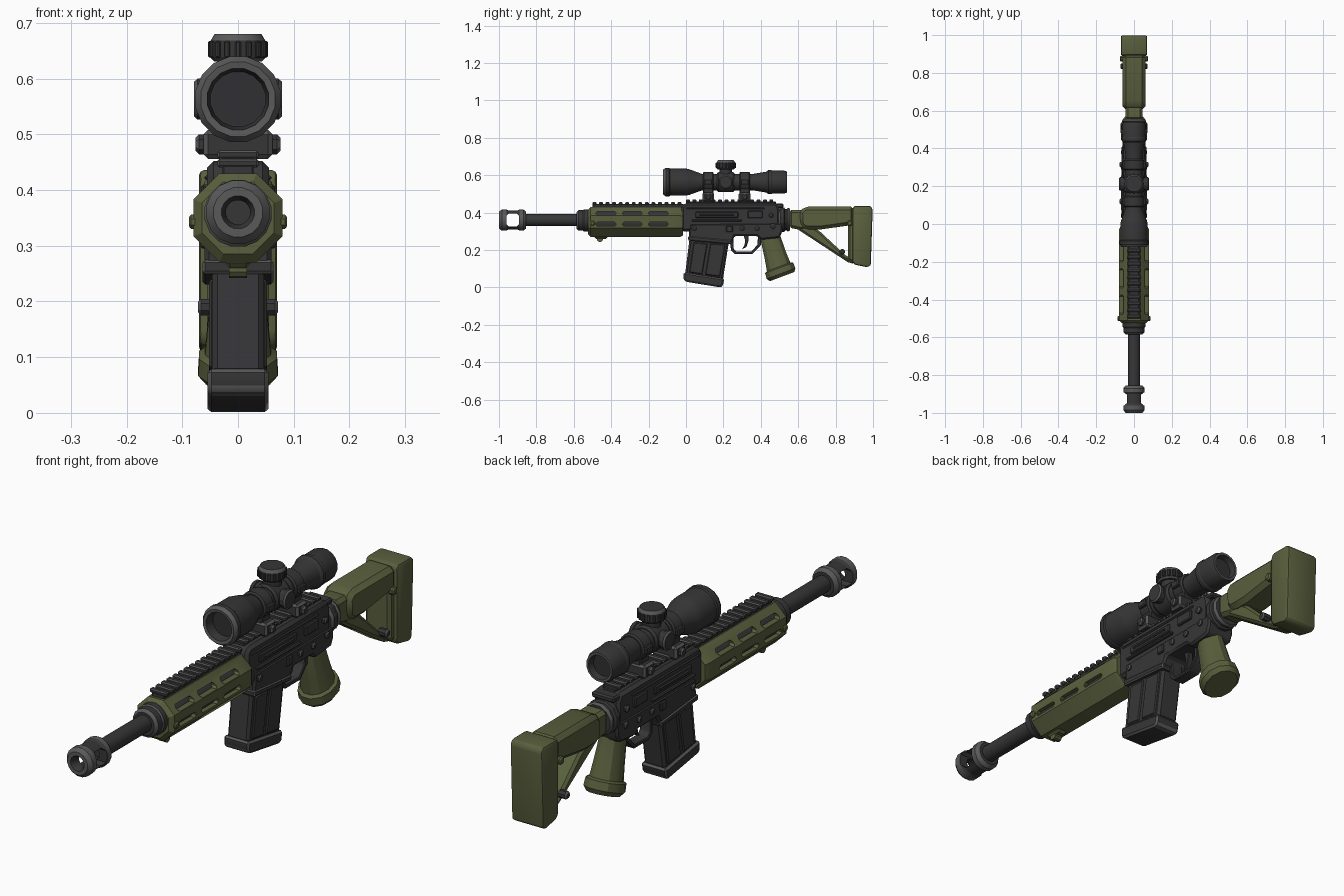
import bpy, bmesh, math
from mathutils import Matrix, Vector

if "Cube" in bpy.data.objects:
    bpy.data.objects.remove(bpy.data.objects["Cube"])

def material(name, rgb):
    m = bpy.data.materials.new(name)
    m.diffuse_color = (*rgb, 1)
    m.use_nodes = True
    m.node_tree.nodes["Principled BSDF"].inputs["Base Color"].default_value = m.diffuse_color
    return m

DARK = material("charcoal", (0.037, 0.037, 0.039))
GREY = material("worn_grey", (0.10, 0.10, 0.10))
GREEN = material("olive_green", (0.10, 0.115, 0.047))
LENS = material("lens_black", (0.03, 0.03, 0.032))

def finish(name, bm, mat, bevel=0, edge=None, segs=1):
    bmesh.ops.recalc_face_normals(bm, faces=bm.faces)
    if bevel:
        sharp = [e for e in bm.edges if e.calc_face_angle(0) > 0.45]
        bmesh.ops.bevel(bm, geom=sharp, offset=bevel, segments=segs, affect='EDGES',
                        profile=0.5, clamp_overlap=True, material=1 if edge else 0)
    me = bpy.data.meshes.new(name)
    bm.to_mesh(me)
    bm.free()
    me.materials.append(mat)
    me.materials.append(edge or GREY)
    ob = bpy.data.objects.new(name, me)
    bpy.context.collection.objects.link(ob)
    return ob

def prism(name, pts, x0, x1, mat, bevel=0, edge=None, segs=1):
    """Side profile in (y, z), extruded from x0 to x1."""
    bm = bmesh.new()
    f = bm.faces.new([bm.verts.new((x0, y, z)) for y, z in pts])
    r = bmesh.ops.extrude_face_region(bm, geom=[f])
    bmesh.ops.translate(bm, vec=(x1 - x0, 0, 0),
                        verts=[v for v in r['geom'] if isinstance(v, bmesh.types.BMVert)])
    return finish(name, bm, mat, bevel, edge, segs)

def box(name, x0, x1, y0, y1, z0, z1, mat, bevel=0, edge=None):
    return prism(name, [(y0, z0), (y1, z0), (y1, z1), (y0, z1)], x0, x1, mat, bevel, edge)

def loft(name, rings, mat, grey=()):
    """Skin a list of vertex rings; segments listed in grey get the worn colour."""
    bm = bmesh.new()
    vs = [[bm.verts.new(p) for p in r] for r in rings]
    n = len(vs[0])
    for k in range(len(vs) - 1):
        for i in range(n):
            j = (i + 1) % n
            f = bm.faces.new((vs[k][i], vs[k][j], vs[k + 1][j], vs[k + 1][i]))
            f.material_index = 1 if k in grey else 0
    bm.faces.new(vs[0])
    bm.faces.new(vs[-1])
    return finish(name, bm, mat)

def lathe(name, profile, origin, mat, axis='Y', sides=16, phase=0.5, grey=()):
    """Turned part: profile of (distance along axis, radius)."""
    rings = []
    for d, r in profile:
        ring = []
        for i in range(sides):
            a = (i + phase) * 2 * math.pi / sides
            c, s = r * math.cos(a), r * math.sin(a)
            p = {'X': (d, c, s), 'Y': (c, d, s), 'Z': (c, s, d)}[axis]
            ring.append(Vector(p) + Vector(origin))
        rings.append(ring)
    return loft(name, rings, mat, grey)

def cut(ob, cutters):
    for c in cutters:
        m = ob.modifiers.new("cut", 'BOOLEAN')
        m.operation, m.solver, m.object = 'DIFFERENCE', 'EXACT', c
        bpy.context.view_layer.objects.active = ob
        bpy.ops.object.modifier_apply(modifier=m.name)
        bpy.data.objects.remove(c)

# muzzle brake with side windows, barrel and collar
brake = lathe("muzzle_brake", [(-.87, .022), (-.985, .022), (-1, .03), (-1, .045), (-.985, .058),
              (-.96, .058), (-.95, .052), (-.90, .052), (-.89, .058), (-.87, .058), (-.855, .046)],
              (0, 0, .36), DARK, grey=(2, 3, 4, 8, 9))
cut(brake, [box("window_cutter", -.1, .1, -.96, -.893, .325, .395, DARK, .012)])
lathe("barrel", [(-.875, .033), (-.5, .033)], (0, 0, .36), DARK)
lathe("barrel_collar", [(-.585, .045), (-.575, .056), (-.55, .056), (-.545, .061), (-.51, .061)],
      (0, 0, .358), DARK, grey=(0, 2))

# slotted octagonal handguard over a dark core
guard = lathe("handguard", [(-.525, .07), (-.51, .0866), (-.03, .0866), (-.015, .078)],
              (0, 0, .35), GREEN, sides=8)
slots = []
for z in (.338, .396):
    for y0 in (-.48, -.34, -.20):
        slots.append(box("slot_cutter", -.2, .2, y0, y0 + .105, z - .011, z + .011, DARK, .008))
cut(guard, slots)
lathe("handguard_core", [(-.515, .066), (-.02, .066)], (0, 0, .35), DARK)
for s in (-1, 1):
    lathe("handguard_bolt", [(s * .07, .014), (s * .084, .014), (s * .088, .009)],
          (0, -.50, .343), GREEN, 'X', 8)
# sling stud under the handguard
box("sling_mount", -.022, .022, -.49, -.42, .26, .285, GREEN, .008)
lathe("sling_stud", [(-.016, .016), (.016, .016)], (0, -.46, .258), GREEN, 'X', 10)

# top rails with teeth
def rail(name, y0, y1, z, count):
    box(name + "_base", -.028, .028, y0, y1, z - .03, z - .011, DARK, .003)
    step = (y1 - y0) / count
    for i in range(count):
        y = y0 + i * step
        box(name + "_tooth", -.037, .037, y, y + step * .6, z - .016, z, DARK, .004, GREY)
rail("handguard_rail", -.50, -.01, .456, 14)
rail("receiver_rail", 0, .48, .471, 14)

# upper and lower receiver
prism("upper_receiver", [(-.025, .30), (.50, .30), (.50, .42), (.485, .452), (.0, .452), (-.025, .435)],
      -.056, .056, DARK, .012)
prism("lower_receiver", [(.02, .34), (.015, .262), (.05, .25), (.243, .236), (.26, .275), (.38, .275),
      (.40, .255), (.50, .265), (.515, .30), (.515, .345)], -.06, .06, DARK, .008)
prism("magwell_lip", [(.012, .275), (.012, .25), (.243, .23), (.247, .252)], -.064, .064, DARK, .005, GREY)
box("charging_handle", -.05, .05, .47, .52, .425, .448, DARK, .006)
for s in (-1, 1):
    def side(name, y0, y1, z0, z1, d, mat=DARK):
        a, b = sorted((s * .05, s * d))
        return box(name, a, b, y0, y1, z0, z1, mat, .004)
    side("port_cover", .05, .28, .372, .405, .063)
    side("port_cover_rib", .07, .26, .384, .393, .068)
    side("port_hinge", .03, .30, .352, .362, .067)
    side("receiver_rib", .0, .42, .418, .426, .061)
    side("side_lug", .33, .41, .37, .41, .066)
    side("magazine_catch", .215, .25, .295, .33, .068)
    for y, z in ((.045, .315), (.30, .315), (.38, .315), (.465, .325), (.455, .385)):
        lathe("receiver_pin", [(s * .05, .013), (s * .066, .013), (s * .07, .008)],
              (0, y, z), DARK, 'X', 8, grey=(1,))

# magazine with raised side panels and base plate
prism("magazine", [(.02, .27), (.232, .26), (.197, .04), (-.005, .07)], -.047, .047, DARK, .010)
for s in (-1, 1):
    a, b = sorted((s * .04, s * .052))
    prism("magazine_panel_front", [(.04, .24), (.115, .235), (.087, .07), (.018, .08)], a, b, DARK, .004)
    prism("magazine_panel_rear", [(.13, .235), (.21, .23), (.182, .058), (.103, .068)], a, b, DARK, .004)
prism("magazine_base", [(-.012, .08), (-.014, .042), (.0, .03), (.185, .0), (.197, .008), (.205, .046)],
      -.055, .055, DARK, .008, GREY)

# trigger and its guard
prism("trigger_guard", [(.235, .28), (.24, .20), (.262, .178), (.355, .178), (.40, .225), (.40, .28),
      (.385, .28), (.382, .228), (.35, .192), (.268, .192), (.255, .206), (.253, .28)],
      -.024, .024, DARK, .003)
prism("trigger", [(.305, .285), (.335, .285), (.335, .25), (.322, .215), (.30, .205), (.312, .225),
      (.317, .25)], -.012, .012, DARK, .003)

# raked pistol grip with flared foot
rings = []
for y, z, ry, rx, t in ((.45, .30, .052, .045, .1), (.453, .26, .056, .047, .2), (.478, .17, .062, .055, .33),
                        (.495, .11, .069, .061, .36), (.498, .104, .083, .072, .36),
                        (.508, .074, .085, .074, .36), (.514, .058, .072, .06, .36)):
    ring = []
    for i in range(12):
        a = (i + .5) * math.pi / 6
        u = ry * math.cos(a)
        ring.append((rx * math.sin(a), y + u * math.cos(t), z + u * math.sin(t)))
    rings.append(ring)
loft("pistol_grip", rings, GREEN)

# stock: collar, neck, cheek tube, lower strut and butt pad
lathe("stock_collar", [(.495, .06), (.505, .068), (.525, .068), (.53, .06), (.54, .06), (.545, .066),
      (.557, .06)], (0, 0, .362), DARK, sides=12, grey=(0, 4, 5))
prism("stock_neck", [(.55, .415), (.66, .415), (.72, .33), (.62, .305), (.55, .32)],
      -.046, .046, GREEN, .014)
prism("cheek_tube", [(.605, .405), (.635, .432), (.90, .432), (.90, .335), (.72, .31), (.64, .31), (.61, .33)],
      -.061, .061, GREEN, .022)
prism("lower_strut", [(.575, .325), (.66, .335), (.715, .30), (.86, .165), (.90, .16), (.90, .125), (.865, .135)],
      -.04, .04, GREEN, .01)
prism("butt_frame", [(.865, .425), (.91, .425), (.91, .125), (.865, .145)], -.056, .056, GREEN, .012)
prism("butt_pad", [(.89, .42), (.90, .436), (.985, .436), (.998, .42), (.988, .118), (.97, .108), (.90, .122),
      (.89, .14)], -.07, .07, GREEN, .022, segs=2)
for s in (-1, 1):
    lathe("stock_bolt", [(s * .035, .016), (s * .066, .016), (s * .072, .010)], (0, .835, .19), DARK, 'X', 8, grey=(1,))
    lathe("stock_button", [(s * .05, .016), (s * .07, .016), (s * .075, .010)], (0, .875, .343), GREEN, 'X', 8)

# scope body and lenses
ZS = .563
lathe("scope_body", [(-.085, .05), (-.12, .056), (-.122, .068), (-.108, .078), (-.09, .078), (-.085, .074),
      (.0, .074), (.02, .069), (.085, .045), (.36, .045), (.43, .057), (.44, .066), (.455, .066),
      (.46, .063), (.525, .063), (.54, .057), (.54, .048), (.515, .043)], (0, 0, ZS), DARK,
      grey=(1, 2, 15))
for name, y, r in (("objective_lens", -.087, .048), ("eyepiece_lens", .514, .041)):
    lathe(name, [(y, r), (y + .004, r)], (0, 0, ZS), LENS)
# turret housing with one top knob and two side knobs
lathe("turret_housing", [(.165, .048), (.175, .055), (.25, .055), (.26, .048)], (0, 0, ZS), DARK)
for s in (-1, 1):
    lathe("side_knob", [(s * .04, .034), (s * .06, .034), (s * .062, .038), (s * .073, .038), (s * .079, .032)],
          (0, .213, ZS), DARK, 'X', 12, grey=(3,))
lathe("turret_neck", [(.04, .035), (.075, .035)], (0, .213, ZS), DARK, 'Z', 12)
lathe("top_knob", [(.068, .044), (.074, .050), (.105, .050), (.117, .043)], (0, .213, ZS), DARK, 'Z', 16, grey=(0, 2))
for i in range(16):
    a = i * math.pi / 8
    rib = box("knob_rib", .044, .054, -.005, .005, ZS + .075, ZS + .104, DARK, .002)
    rib.data.transform(Matrix.Translation((0, .213, 0)) @ Matrix.Rotation(a, 4, 'Z'))

# scope rings clamped to the rail
for y0 in (.09, .285):
    y1 = y0 + .058
    lathe("scope_ring", [(y0, .049), (y0 + .006, .055), (y1 - .006, .055), (y1, .049)], (0, 0, ZS), DARK)
    prism("ring_post", [(y0 + .002, .50), (y1 - .002, .50), (y1 - .002, .535), (y0 + .002, .535)],
          -.04, .04, DARK, .004)
    box("ring_clamp", -.062, .062, y0 - .003, y1 + .003, .456, .508, DARK, .008, GREY)
    for s in (-1, 1):
        lathe("clamp_nut", [(s * .05, .018), (s * .07, .018), (s * .076, .012)],
              (0, (y0 + y1) / 2, .482), DARK, 'X', 6, grey=(1,))
        a, b = sorted((s * .045, s * .064))
        box("ring_ear", a, b, y0 + .008, y1 - .008, ZS - .014, ZS + .014, DARK, .004)

# smooth turned surfaces, keep hard edges
for ob in bpy.data.objects:
    ob.select_set(True)
    bpy.context.view_layer.objects.active = ob
bpy.ops.object.shade_smooth_by_angle(angle=math.radians(28))
